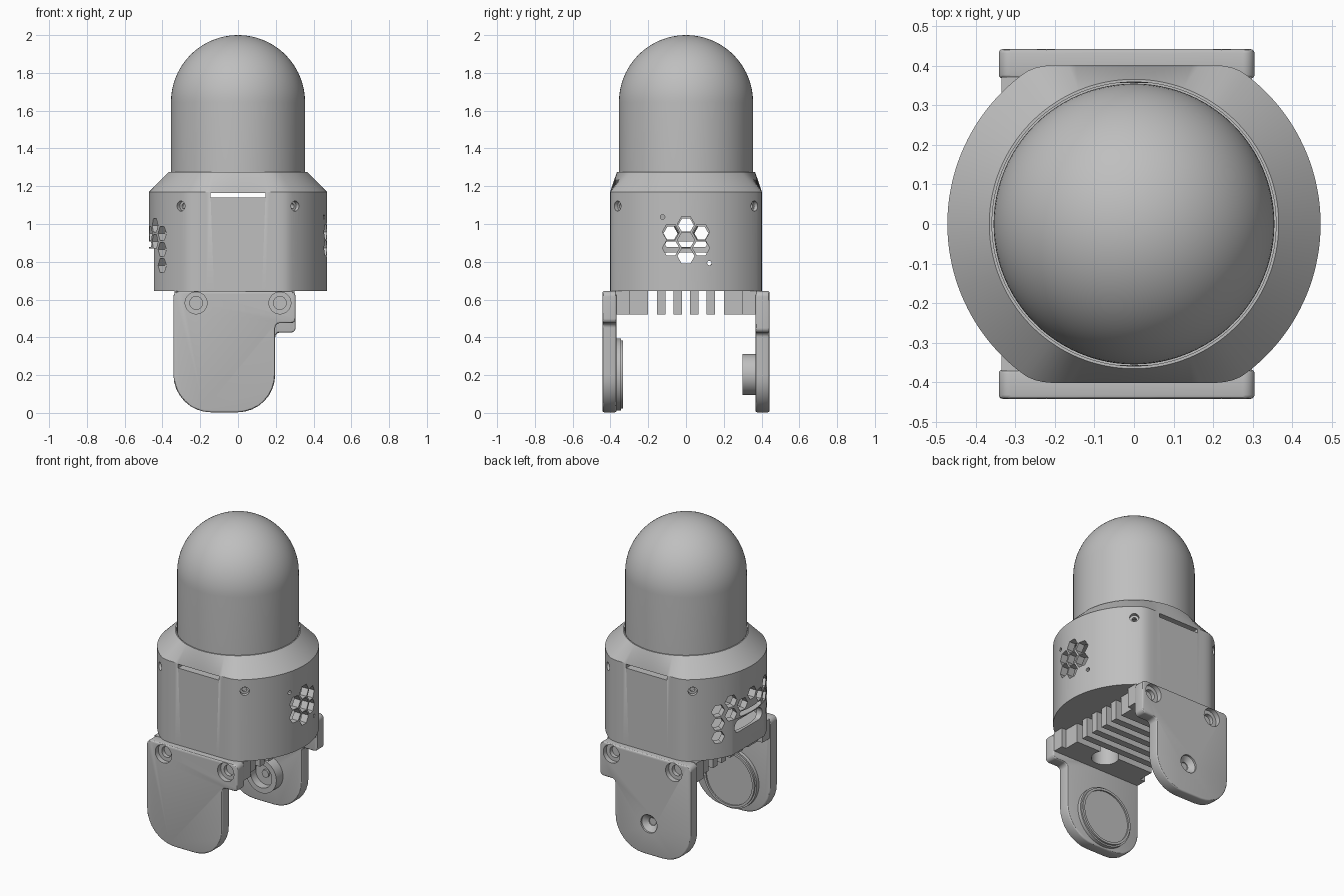
import bpy, bmesh
from math import sin, cos, pi, radians, sqrt
from mathutils import Vector

if "Cube" in bpy.data.objects:
    bpy.data.objects.remove(bpy.data.objects["Cube"])

grey = bpy.data.materials.new("plain grey")
grey.use_nodes = True
colour = (0.52, 0.52, 0.52, 1)
grey.diffuse_color = colour
grey.node_tree.nodes["Principled BSDF"].inputs["Base Color"].default_value = colour


def finish(bm, name):
    bmesh.ops.recalc_face_normals(bm, faces=bm.faces)
    mesh = bpy.data.meshes.new(name)
    bm.to_mesh(mesh)
    bm.free()
    mesh.materials.append(grey)
    ob = bpy.data.objects.new(name, mesh)
    bpy.context.collection.objects.link(ob)
    return ob


def activate(ob):
    bpy.ops.object.select_all(action='DESELECT')
    ob.select_set(True)
    bpy.context.view_layer.objects.active = ob


def smooth(ob):
    activate(ob)
    bpy.ops.object.shade_smooth_by_angle(angle=radians(30))


def loft(bm, rings):
    """Closed solid through a list of point rings."""
    rows = [[bm.verts.new(p) for p in ring] for ring in rings]
    n = len(rows[0])
    for a, b in zip(rows, rows[1:]):
        for i in range(n):
            j = (i + 1) % n
            bm.faces.new((a[i], a[j], b[j], b[i]))
    bm.faces.new(rows[0])
    bm.faces.new(rows[-1])


def lathe(bm, profile, origin=(0, 0, 0), axis=(0, 0, 1), n=32):
    """Solid of revolution from (radius, height) pairs along an axis."""
    rot = Vector(axis).to_track_quat('Z', 'Y')
    turn = [2 * pi * i / n for i in range(n)]
    loft(bm, [[Vector(origin) + rot @ Vector((r * cos(t), r * sin(t), h)) for t in turn]
              for r, h in profile])


def box(bm, x, y, z):
    loft(bm, [[(x[0], y[0], h), (x[1], y[0], h), (x[1], y[1], h), (x[0], y[1], h)] for h in z])


def rounded(corners, steps=8):
    """Outline with right-angled corners (x, z, radius) filleted."""
    out = []
    for i, (x, z, r) in enumerate(corners):
        p = Vector((x, z))
        d1 = (Vector(corners[i - 1][:2]) - p).normalized()
        d2 = (Vector(corners[(i + 1) % len(corners)][:2]) - p).normalized()
        for s in range(steps + 1):
            a = s / steps * pi / 2
            out.append(p + r * (d1 + d2) - r * (d2 * cos(a) + d1 * sin(a)))
    return out


def cut(ob, bm):
    tool = finish(bm, "cutter")
    tool.hide_render = True
    mod = ob.modifiers.new("cut", 'BOOLEAN')
    mod.operation, mod.solver, mod.object = 'DIFFERENCE', 'EXACT', tool
    activate(ob)
    bpy.ops.object.modifier_apply(modifier=mod.name)
    bpy.data.objects.remove(tool)


# Domed cover
R, SPRING = 0.355, 1.645
bm = bmesh.new()
arc = [(R * cos(a), SPRING + R * sin(a)) for a in [radians(3.7 * i) for i in range(25)]]
lathe(bm, [(R, 1.23)] + arc[:-1] + [(0.002, 2.0)], n=96)
smooth(finish(bm, "dome_cover"))


# Housing shell: round drum with two flattened sides, tapering to a round collar
def outline(inset, z, n=144):
    ring = []
    for i in range(n):
        t = 2 * pi * i / n
        a, b, k = 0.472 - inset, (0.402 - inset) / max(abs(sin(t)), 0.01), 0.025
        h = max(k - abs(a - b), 0) / k
        r = min(a, b) - h * h * k / 4
        ring.append((r * cos(t), r * sin(t), z))
    return ring


def circle(r, z, n=144):
    return [(r * cos(2 * pi * i / n), r * sin(2 * pi * i / n), z) for i in range(n)]


bm = bmesh.new()
loft(bm, [outline(0, 0.645), outline(0, 1.17), circle(0.366, 1.275), circle(0.359, 1.275),
          circle(0.359, 1.25), outline(0.045, 1.13), outline(0.045, 0.68)])
housing = finish(bm, "housing")

# Flat pad on the right-hand side
bm = bmesh.new()
box(bm, (-0.6, -0.444), (-0.3, 0.3), (0.6, 0.87))
cut(housing, bm)

# Vents, slots and screw holes
bm = bmesh.new()
HEX, ROW, COL, MID = 0.0455, 0.085, 0.08, 0.915
vents = [(0, 0), (0, ROW), (0, -ROW)] + [(s * COL, t * ROW / 2) for s in (-1, 1) for t in (-1, 1)]
for y, dz in vents:
    lathe(bm, [(HEX, 0.3), (HEX, 0.6)], (0, y, MID + dz), (1, 0, 0), 6)
for s in (-1, 1):
    lathe(bm, [(0.012, 0.3), (0.012, 0.6)], (0, s * 0.124, MID - s * 0.122), (1, 0, 0), 12)
columns = {0: [0.993], 1: [0.95], 2: [0.993, 0.907], 3: [0.95, 0.865, 0.78]}
for k, heights in columns.items():
    for s in ((-1, 1) if k else (1,)):
        t = radians(10.5 * k * s)
        for z in heights:
            lathe(bm, [(0.042, 0.36), (0.042, 0.6)], (0, 0, z), (-cos(t), sin(t), 0), 6)


def pill(half, z, r):
    pts = rounded([(-half, z - r, r * 0.99), (half, z - r, r * 0.99),
                   (half, z + r, r * 0.99), (-half, z + r, r * 0.99)], 6)
    loft(bm, [[(x, p.x, p.y) for p in pts] for x in (-0.6, -0.3)])


pill(0.14, 0.81, 0.038)
pill(0.11, 0.892, 0.015)
for s in (-1, 1):
    box(bm, (-0.145, 0.145), sorted((s * 0.3, s * 0.6)), (1.14, 1.165))
    for u in (-1, 1):
        lathe(bm, [(0.014, 0.3), (0.014, 0.448), (0.027, 0.448), (0.027, 0.55)],
              (0, 0, 1.095), (u * 0.3, s * 0.36, 0), 24)
cut(housing, bm)
smooth(housing)


# Bracket side plates
def plate(name, side, tab_z):
    pts = rounded([(-0.342, 0.645, 0.03), (-0.342, 0.003, 0.2), (0.197, 0.003, 0.2),
                   (0.197, tab_z, 0.025), (0.305, tab_z, 0.025), (0.305, 0.645, 0.03)])
    bm = bmesh.new()
    loft(bm, [[(p.x, side * d, p.y) for p in pts] for d in (0.368, 0.442)])
    ob = finish(bm, name)
    bev = ob.modifiers.new("soft edge", 'BEVEL')
    bev.width, bev.segments, bev.limit_method = 0.01, 3, 'ANGLE'
    activate(ob)
    bpy.ops.object.modifier_apply(modifier=bev.name)
    return ob


def screw_seats(bm, side):
    for x in (-0.222, 0.222):
        lathe(bm, [(0.034, 0.385), (0.034, 0.41), (0.058, 0.41), (0.058, 0.5)],
              (x, 0, 0.582), (0, side, 0))


CX, CZ = -0.072, 0.203
front = plate("front_plate", -1, 0.475)
bm = bmesh.new()
screw_seats(bm, -1)
cut(front, bm)
smooth(front)

HX = -0.045
back = plate("back_plate", 1, 0.425)
bm = bmesh.new()
screw_seats(bm, 1)
lathe(bm, [(0.025, 0.3), (0.025, 0.405), (0.058, 0.43), (0.058, 0.5)], (HX, 0, CZ), (0, 1, 0))
cut(back, bm)
smooth(back)

# Round pad inside the front plate, with a raised rim
bm = bmesh.new()
lathe(bm, [(0.19, -0.372), (0.19, -0.345), (0.18, -0.345), (0.18, -0.333), (0.165, -0.333),
           (0.165, -0.342)], (CX, 0, CZ), (0, 1, 0), 64)
smooth(finish(bm, "front_pad"))

# Hollow boss inside the back plate
bm = bmesh.new()
lathe(bm, [(0.108, 0.372), (0.108, 0.30), (0.075, 0.30), (0.075, 0.352), (0.025, 0.352),
           (0.025, 0.372)], (HX, 0, CZ), (0, 1, 0), 48)
boss = finish(bm, "back_boss")
bm = bmesh.new()
lathe(bm, [(0.024, 0.34), (0.024, 0.4)], (HX, 0, CZ), (0, 1, 0))
cut(boss, bm)
smooth(boss)

# Bridge under the housing: two end blocks and four ribs
for name, s in (("front", -1), ("back", 1)):
    bm = bmesh.new()
    box(bm, (-0.335, 0.298), sorted((s * 0.30, s * 0.372)), (0.52, 0.645))
    seat = finish(bm, name + "_bridge_seat")
    bm = bmesh.new()
    box(bm, (-0.30, 0.265), sorted((s * 0.20, s * 0.30)), (0.52, 0.645))
    block = finish(bm, name + "_bridge_block")
    if s < 0:
        for ob in (seat, block):
            bm = bmesh.new()
            lathe(bm, [(0.08, 0.5), (0.08, 0.7)], (0.02, -0.24, 0))
            cut(ob, bm)
            smooth(ob)
for i in range(4):
    y = (i - 1.5) * 0.0875
    bm = bmesh.new()
    box(bm, (-0.30, 0.265), (y - 0.022, y + 0.022), (0.52, 0.647))
    finish(bm, "rib_%d" % (i + 1))
